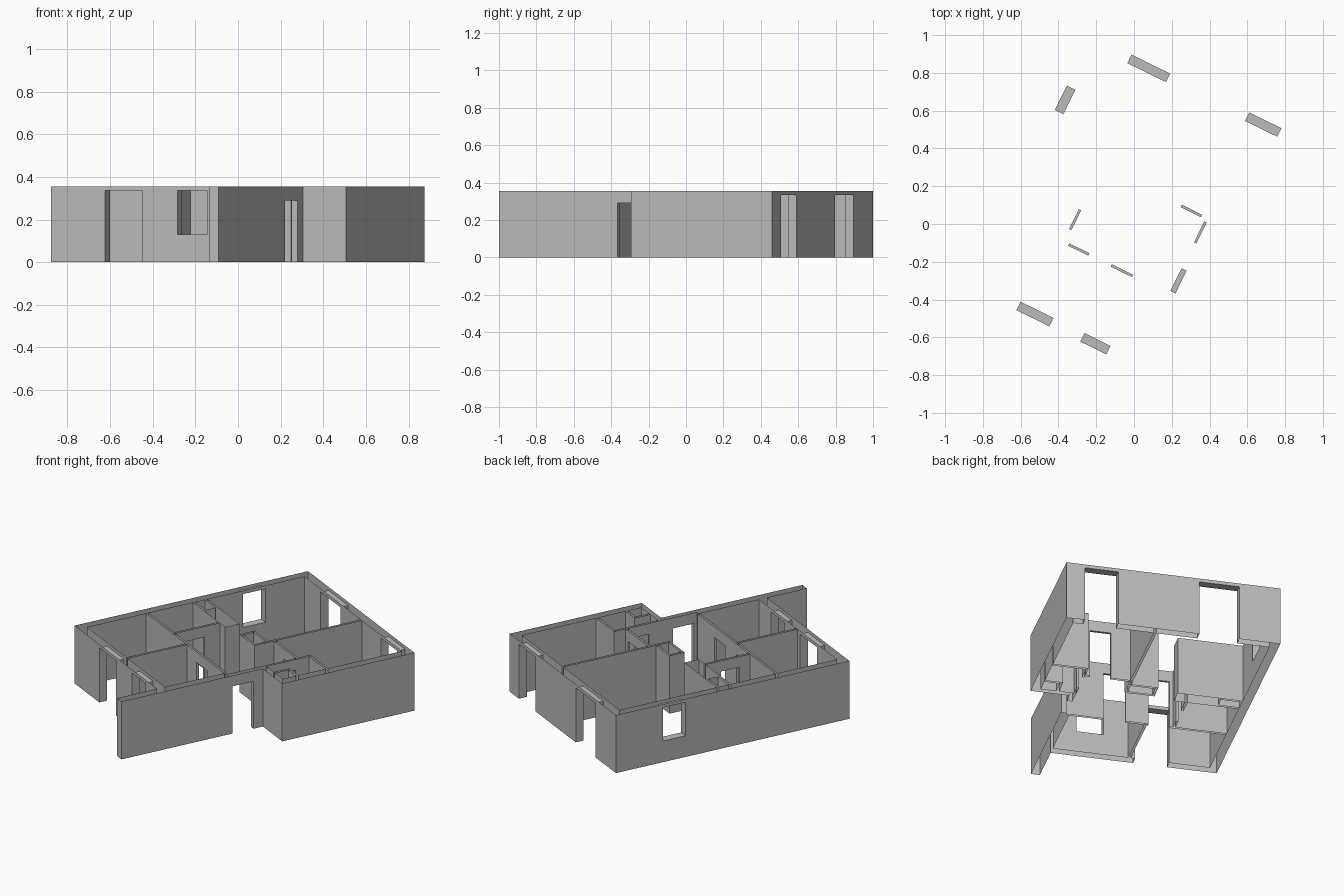
import bpy, bmesh, math
from mathutils import Matrix

cube = bpy.data.objects.get("Cube")
if cube:
    bpy.data.objects.remove(cube)

ANGLE = math.radians(-26.15)   # the plan is turned on the ground
TOP = 0.356
HEAD, DOOR, SILL = 0.335, 0.29, 0.13

# Outline of the plan
LEFT, RIGHT, FRONT, BACK = -0.642, 0.583, -0.684, 0.799
STEP, T, P = 0.359, 0.05, 0.014


def along_u(v, u0, u1, t=P):
    return (u0, u1, v - t / 2, v + t / 2)


def along_v(u, v0, v1, t=P):
    return (u - t / 2, u + t / 2, v0, v1)


# Wall footprints: u0, u1, v0, v1
parts = {
    "outer_walls": [
        (LEFT, LEFT + T, FRONT, BACK),
        (LEFT, RIGHT, BACK - T, BACK),
        (RIGHT - T, RIGHT, -0.04, BACK),
        (LEFT, STEP, FRONT, FRONT + T),
        (STEP - T, STEP, -0.938, -0.25),
        (STEP - 0.03, STEP, -0.25, -0.01),
        (STEP - 0.03, RIGHT, -0.04, -0.01),
    ],
    "partition_walls": [
        along_u(-0.25, LEFT + T, STEP - T),
        along_v(-0.13, FRONT + T, -0.25),
        along_v(-0.29, -0.25, 0.04),
        along_v(0.063, 0.16, BACK - T),
        along_u(0.196, 0.063, 0.335),
        along_v(0.335, -0.01, 0.277),
        along_u(0.27, 0.335, RIGHT - T),
    ],
    "service_shafts": [
        (-0.47, -0.22, 0.04, 0.13),
        along_u(0.047, LEFT + T, -0.47),
        along_u(0.123, LEFT + T, -0.47),
        along_u(0.072, -0.1, 0.07),
        along_u(0.153, -0.1, 0.07),
        along_v(-0.093, 0.065, 0.16),
        along_v(0.063, 0.065, 0.16),
        along_v(0.435, -0.01, 0.09),
        along_u(0.083, 0.428, RIGHT - T),
    ],
}

# Openings: u0, u1, v0, v1, bottom, head
openings = [
    (-0.407, -0.179, BACK - T, BACK, 0, HEAD),
    (0.287, 0.477, BACK - T, BACK, 0, HEAD),
    (LEFT, LEFT + T, 0.357, 0.501, SILL, HEAD),
    (-0.358, -0.163, FRONT, FRONT + T, 0, HEAD),
    (0.019, 0.173, FRONT, FRONT + T, SILL, HEAD),
    (STEP - 0.03, STEP, -0.233, -0.1, 0, DOOR),
    (*along_v(-0.29, -0.175, -0.058), 0, DOOR),
    (*along_u(-0.25, -0.262, -0.144), 0, DOOR),
    (*along_u(-0.25, -0.011, 0.114), 0, DOOR),
    (*along_u(0.196, 0.183, 0.302), 0, DOOR),
    (*along_v(0.335, 0.053, 0.176), 0, DOOR),
]

# Grid planes through every wall and opening edge
rects = [r for group in parts.values() for r in group]
us = sorted({round(c, 4) for r in rects + openings for c in r[:2]})
vs = sorted({round(c, 4) for r in rects + openings for c in r[2:4]})
zs = [0, SILL, DOOR, HEAD, TOP]
axes = (us, vs, zs)


def owner(i, j, k):
    """Name of the part that fills a grid cell, or None."""
    if not (0 <= i < len(us) - 1 and 0 <= j < len(vs) - 1):
        return None
    u, v, z = ((a[n] + a[n + 1]) / 2 for a, n in zip(axes, (i, j, k)))
    for a, b, c, d, lo, hi in openings:
        if a < u < b and c < v < d and lo < z < hi:
            return None
    for name, group in parts.items():
        if any(a < u < b and c < v < d for a, b, c, d in group):
            return name
    return None


cells = {}
for i in range(len(us) - 1):
    for j in range(len(vs) - 1):
        for k in range(len(zs) - 1):
            name = owner(i, j, k)
            if name:
                cells[i, j, k] = name

# Plain grey plaster
plaster = bpy.data.materials.new("grey_plaster")
plaster.use_nodes = True
grey = (0.5, 0.5, 0.5, 1)
plaster.diffuse_color = grey
plaster.node_tree.nodes["Principled BSDF"].inputs["Base Color"].default_value = grey


def build(name):
    bm = bmesh.new()
    for cell, part in cells.items():
        if part != name:
            continue
        for axis in range(3):
            for side in (0, 1):
                other = list(cell)
                other[axis] += 2 * side - 1
                # Walls are hollow: open at the ground and along the top
                open_end = axis == 2 and not 0 <= other[2] < len(zs) - 1
                if open_end or tuple(other) in cells:
                    continue
                b, c = (axis + 1) % 3, (axis + 2) % 3
                ring = []
                for p, q in ((0, 0), (1, 0), (1, 1), (0, 1)):
                    n = list(cell)
                    n[axis] += side
                    n[b] += p
                    n[c] += q
                    ring.append(bm.verts.new([a[m] for a, m in zip(axes, n)]))
                bm.faces.new(ring if side else ring[::-1])
    bmesh.ops.remove_doubles(bm, verts=bm.verts, dist=0.0001)
    bmesh.ops.dissolve_limit(bm, angle_limit=0.01, verts=bm.verts, edges=bm.edges)
    bm.transform(Matrix.Rotation(ANGLE, 4, "Z"))
    mesh = bpy.data.meshes.new(name)
    bm.to_mesh(mesh)
    bm.free()
    mesh.materials.append(plaster)
    bpy.context.collection.objects.link(bpy.data.objects.new(name, mesh))


for part_name in parts:
    build(part_name)
